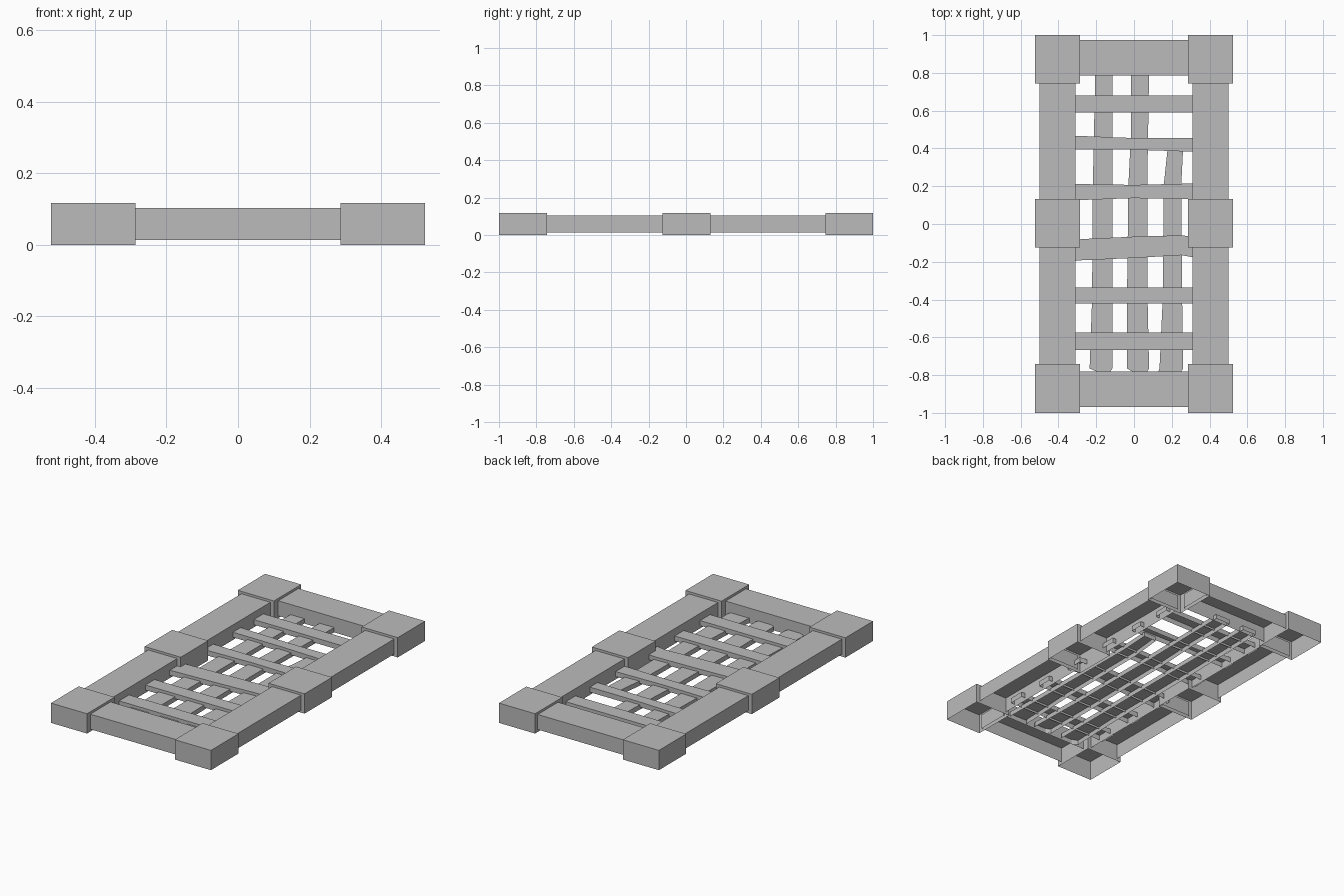
import bpy

cube = bpy.data.objects.get("Cube")
if cube:
    bpy.data.objects.remove(cube, do_unlink=True)

grey = bpy.data.materials.new("plain grey")
grey.use_nodes = True
colour = (0.5, 0.5, 0.5, 1)
grey.diffuse_color = colour
grey.node_tree.nodes["Principled BSDF"].inputs["Base Color"].default_value = colour


def shell(name, sections, z0, z1, along_x=False):
    """Open-bottomed plank through sections of (distance along, low side, high side)."""
    verts, faces = [], []
    for t, lo, hi in sections:
        for side, z in ((lo, z0), (lo, z1), (hi, z1), (hi, z0)):
            verts.append((t, side, z) if along_x else (side, t, z))
    for i in range(len(sections) - 1):
        a, b = 4 * i, 4 * i + 4
        for k in range(3):
            quad = (a + k, a + k + 1, b + k + 1, b + k)
            faces.append(quad if not along_x else quad[::-1])
    last = len(verts) - 4
    caps = [(3, 2, 1, 0), (last, last + 1, last + 2, last + 3)]
    faces += [c if not along_x else c[::-1] for c in caps]
    # Outward-facing sides and top
    faces = [f[::-1] for f in faces]
    mesh = bpy.data.meshes.new(name)
    mesh.from_pydata(verts, [], faces)
    mesh.materials.append(grey)
    obj = bpy.data.objects.new(name, mesh)
    bpy.context.collection.objects.link(obj)
    return obj


def box(name, x0, x1, y0, y1, z0, z1):
    return shell(name, [(y0, x0, x1), (y1, x0, x1)], z0, z1)


# Frame: blocks and side rails on both sides
for side, s in (("left", 1), ("right", -1)):
    xs = sorted((s * 0.287, s * 0.523))
    for place, y0, y1 in (("front", -1, -0.742), ("middle", -0.125, 0.132), ("back", 0.745, 1)):
        box(f"{place}_{side}_block", *xs, y0, y1, 0, 0.117)
    xs = sorted((s * 0.31, s * 0.5))
    for place, y0, y1 in (("front", -0.75, -0.118), ("back", 0.125, 0.752)):
        box(f"{place}_{side}_rail", *xs, y0, y1, 0.014, 0.103)

# Frame: end rails
box("front_end_rail", -0.295, 0.295, -0.97, -0.78, 0.014, 0.103)
box("back_end_rail", -0.295, 0.295, 0.785, 0.975, 0.014, 0.103)

# Lengthwise slats, lying below the cross slats
long_slats = [
    [(-0.78, -0.2, -0.125), (-0.765, -0.235, -0.115), (-0.4, -0.222, -0.115),
     (0.2, -0.218, -0.115), (0.81, -0.205, -0.115)],
    [(-0.78, -0.01, 0.07), (-0.765, -0.037, 0.08), (-0.4, -0.037, 0.072),
     (0.2, -0.03, 0.07), (0.5, -0.015, 0.075), (0.81, -0.015, 0.08)],
    [(-0.78, 0.13, 0.25), (-0.765, 0.135, 0.26), (-0.4, 0.152, 0.255),
     (0.2, 0.157, 0.25), (0.4, 0.178, 0.26)],
]
for i, sections in enumerate(long_slats, 1):
    shell(f"long_slat_{i}", sections, 0.015, 0.043)

# Cross slats, slightly crooked
cross_slats = [
    [(-0.335, -0.668, -0.575), (0.335, -0.668, -0.575)],
    [(-0.335, -0.422, -0.337), (0.335, -0.422, -0.337)],
    [(-0.335, -0.198, -0.09), (-0.28, -0.192, -0.08), (0, -0.18, -0.067),
     (0.25, -0.165, -0.06), (0.335, -0.18, -0.07)],
    [(-0.335, 0.125, 0.212), (0, 0.137, 0.207), (0.335, 0.13, 0.215)],
    [(-0.335, 0.395, 0.468), (0, 0.393, 0.455), (0.335, 0.382, 0.455)],
    [(-0.335, 0.59, 0.68), (0.335, 0.59, 0.68)],
]
for i, sections in enumerate(cross_slats, 1):
    shell(f"cross_slat_{i}", sections, 0.03, 0.06, along_x=True)
